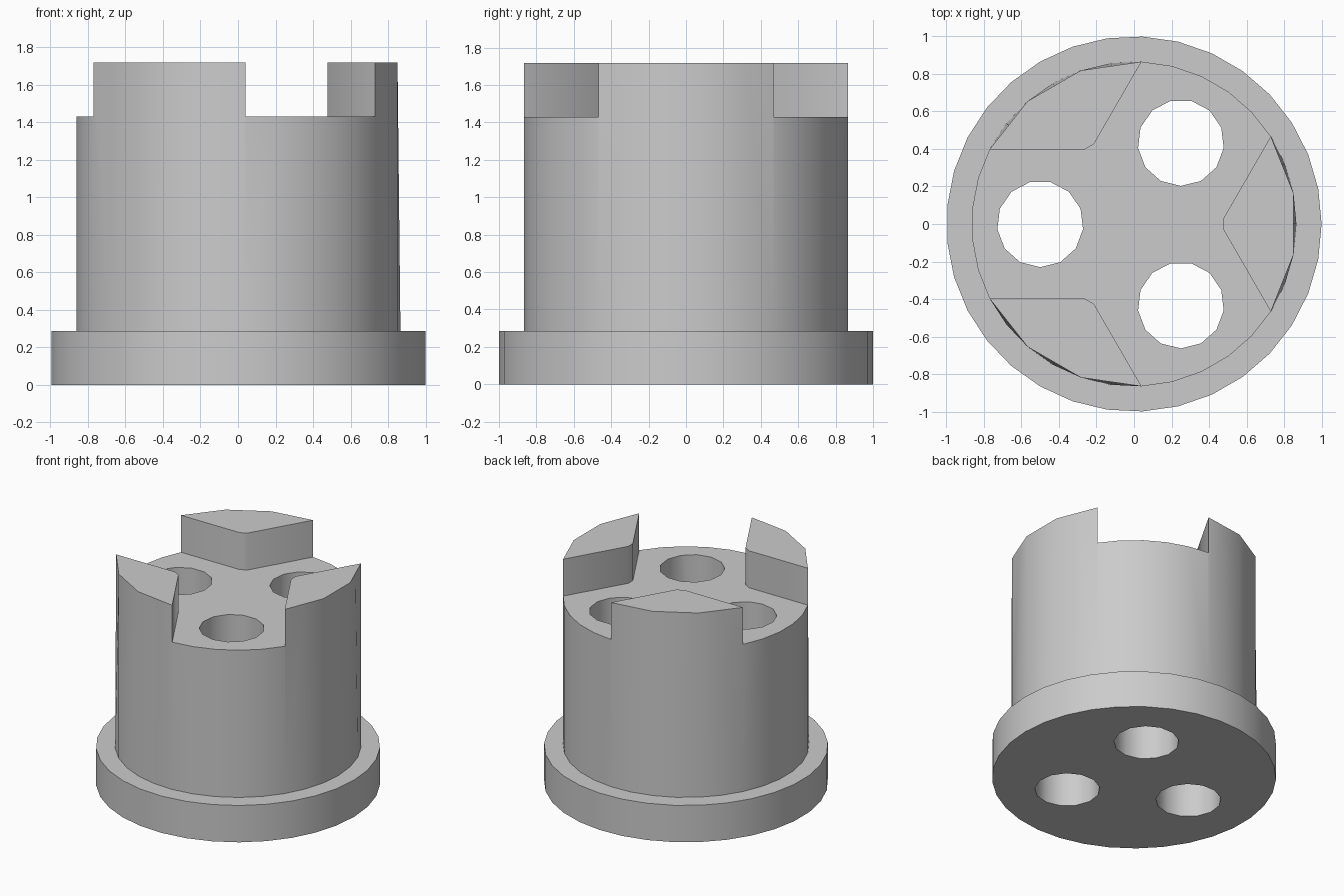
import bpy
import bmesh
from math import sin, cos, asin, radians, degrees, pi

if "Cube" in bpy.data.objects:
    bpy.data.objects.remove(bpy.data.objects["Cube"])

FLANGE_R, BODY_R, HOLE_R, HOLE_DIST = 1.0, 0.866, 0.23, 0.5
FLANGE_Z, FLOOR_Z, TOP_Z = 0.286, 1.43, 1.717
SLOT_HALF, TIP_R = 0.398, 0.477
LUG_HALF = 90 - 30 - degrees(asin(SLOT_HALF / BODY_R))   # half angle of a lug
LUG_DIRS = (0, 120, 240)
SLOT_DIRS = (60, 180, 300)

grey = bpy.data.materials.new("plain grey")
grey.use_nodes = True
colour = (0.6, 0.6, 0.6, 1)
grey.diffuse_color = colour
grey.node_tree.nodes["Principled BSDF"].inputs["Base Color"].default_value = colour


def polar(r, deg, z):
    return (r * cos(radians(deg)), r * sin(radians(deg)), z)


def loft(name, rings):
    """Closed solid skinned through rings with equal point counts."""
    bm = bmesh.new()
    loops = [[bm.verts.new(p) for p in ring] for ring in rings]
    n = len(loops[0])
    for low, high in zip(loops, loops[1:]):
        for i in range(n):
            j = (i + 1) % n
            bm.faces.new((low[i], low[j], high[j], high[i]))
    bm.faces.new(loops[0][::-1])
    bm.faces.new(loops[-1])
    bmesh.ops.recalc_face_normals(bm, faces=bm.faces)
    mesh = bpy.data.meshes.new(name)
    bm.to_mesh(mesh)
    bm.free()
    obj = bpy.data.objects.new(name, mesh)
    bpy.context.collection.objects.link(obj)
    mesh.materials.append(grey)
    return obj


# Flanged body: the wall goes from round at the flange to three flats per lug
angles, top_radii = [], []
facet = LUG_HALF / 3
gap = 120 - 2 * LUG_HALF
for c in LUG_DIRS:
    for k in range(6):
        angles.append(c - LUG_HALF + k * facet)
        top_radii.append(BODY_R * (cos(radians(facet)) if k % 2 else 1))
    for k in range(5):
        angles.append(c + LUG_HALF + k * gap / 5)
        top_radii.append(BODY_R)

hub = loft("flanged_hub", [
    [polar(FLANGE_R, a, 0) for a in angles],
    [polar(FLANGE_R, a, FLANGE_Z) for a in angles],
    [polar(BODY_R, a, FLANGE_Z) for a in angles],
    [polar(r, a, TOP_Z) for r, a in zip(top_radii, angles)],
])

# Three-way slot that leaves the lugs standing
tip = 60 - degrees(asin(SLOT_HALF / TIP_R))
reach = 1.3
mouth = degrees(asin(SLOT_HALF / reach))
outline = []
for c in LUG_DIRS:
    outline += [(TIP_R, c - tip), (TIP_R, c + tip),
                (reach, c + 60 - mouth), (reach, c + 60 + mouth)]
cutters = [loft("slot_cutter", [[polar(r, a, z) for r, a in outline]
                                for z in (FLOOR_Z, 2)])]

# Through holes, one in each slot
for d in SLOT_DIRS:
    x, y, _ = polar(HOLE_DIST, d, 0)
    ring = [(x + HOLE_R * cos(2 * pi * k / 13 - pi / 2),
             y + HOLE_R * sin(2 * pi * k / 13 - pi / 2)) for k in range(13)]
    cutters.append(loft("hole_cutter", [[(px, py, z) for px, py in ring]
                                        for z in (-0.2, 2)]))

bpy.ops.object.select_all(action='DESELECT')
bpy.context.view_layer.objects.active = hub
hub.select_set(True)
for cutter in cutters:
    cutter.hide_render = True
    mod = hub.modifiers.new("cut", 'BOOLEAN')
    mod.operation = 'DIFFERENCE'
    mod.solver = 'EXACT'
    mod.object = cutter
    bpy.ops.object.modifier_apply(modifier=mod.name)
    bpy.data.objects.remove(cutter)

bpy.ops.object.shade_smooth_by_angle(angle=radians(32))
